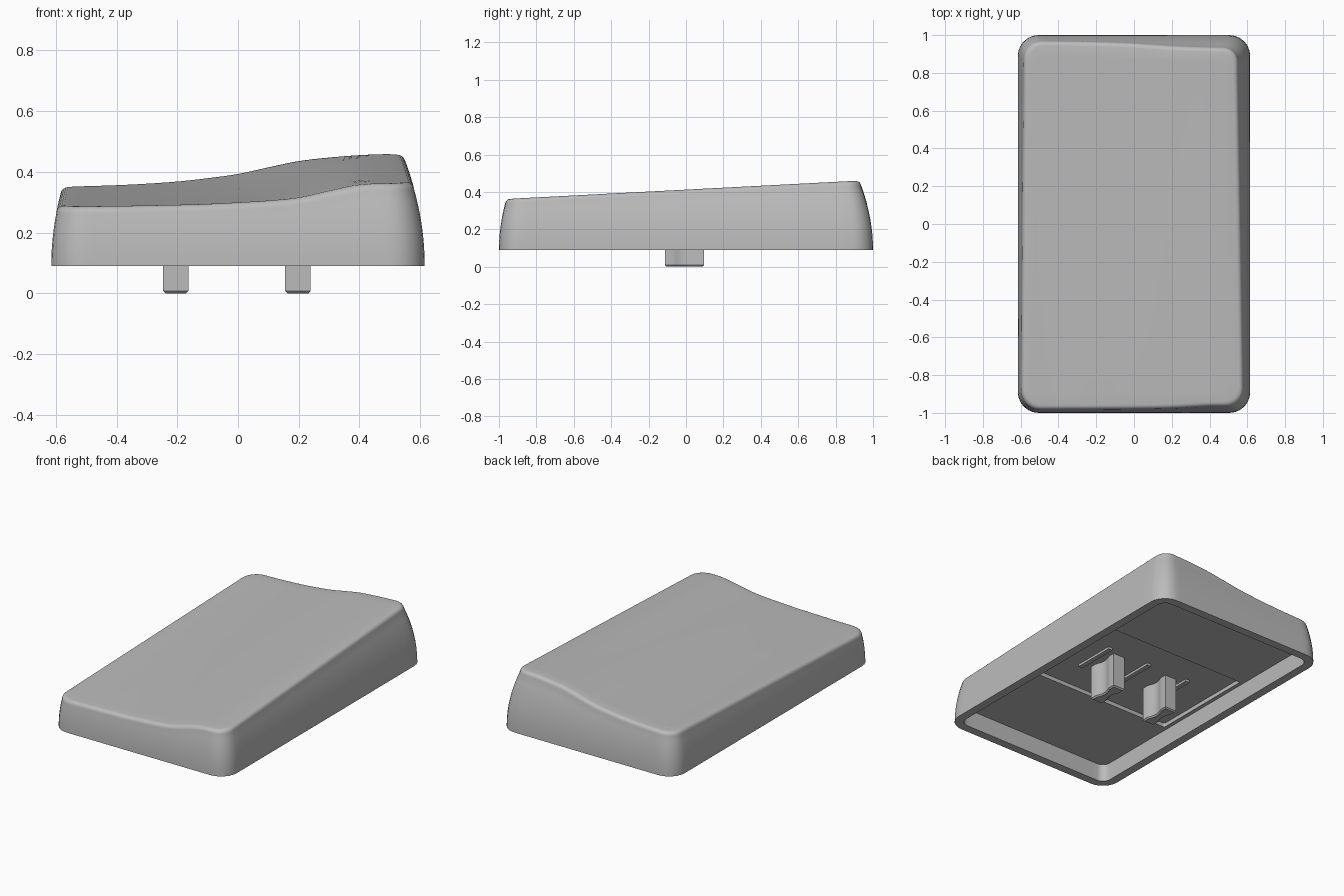
import bpy, bmesh, math

cube = bpy.data.objects.get("Cube")
if cube:
    bpy.data.objects.remove(cube, do_unlink=True)

# One plain grey plastic
grey = bpy.data.materials.new("grey plastic")
grey.use_nodes = True
colour = (0.5, 0.5, 0.5, 1)
grey.diffuse_color = colour
grey.node_tree.nodes["Principled BSDF"].inputs["Base Color"].default_value = colour

HALF_X, HALF_Y, BASE = 0.615, 1.0, 0.09
FILLET = 0.025
SIDE, CORNER = 30, 6

# Height of the top along x, at the front and back edges, in even steps
FRONT = [.287, .287, .288, .290, .292, .295, .300, .306, .316, .338, .358, .362, .363]
BACK = [.351, .352, .355, .360, .367, .378, .392, .414, .435, .447, .455, .459, .460]


def spline(values, x):
    u = min(max((x + 0.6) * 10, 0), len(values) - 1.001)
    i = int(u)
    t = u - i
    a, b, c, d = (values[min(max(i + k, 0), len(values) - 1)] for k in (-1, 0, 1, 2))
    return b + t / 2 * (c - a + t * (2*a - 5*b + 4*c - d + t * (3*(b - c) + d - a)))


def top(x, y):
    t = (y + 0.95) / 1.86
    return spline(FRONT, x) * (1 - t) + spline(BACK, x) * t


def outline(a, b, r):
    """Rounded rectangle with a fixed point count."""
    arcs = []
    for q, (sx, sy) in enumerate([(1, 1), (-1, 1), (-1, -1), (1, -1)]):
        arcs.append([(sx * (a - r) + r * math.cos(w), sy * (b - r) + r * math.sin(w))
                     for w in (math.pi / 2 * (q + k / CORNER) for k in range(CORNER + 1))])
    pts = []
    for q, arc in enumerate(arcs):
        end, start = arc[-1], arcs[(q + 1) % 4][0]
        pts += arc
        pts += [tuple(e + (s - e) * k / SIDE for e, s in zip(end, start))
                for k in range(1, SIDE)]
    return pts


COUNT = len(outline(1, 1, 0.1))


def inset_point(i, d):
    return outline(HALF_X - d, HALF_Y - d, 0.11 - 0.5 * d)[i]


def bulge(h):
    return 0.55 * h * h


def flat_ring(a, b, r, z):
    return [(x, y, z) for x, y in outline(a, b, r)]


def column(i):
    """Wall, edge fillet and top surface above one outline point."""
    d = 0.08
    for _ in range(3):
        x, y = inset_point(i, d)
        wall = top(x, y) - BASE - FILLET
        d = bulge(wall) + FILLET
    pts = []
    for k in range(9):
        h = wall * k / 8
        pts.append((*inset_point(i, bulge(h)), BASE + h))
    for k in range(1, 6):
        w = math.pi / 2 * k / 5
        pts.append((*inset_point(i, bulge(wall) + FILLET * (1 - math.cos(w))),
                    BASE + wall + FILLET * math.sin(w)))
    x, y, _ = pts[-1]
    for k in range(1, 16):
        s = 1 - k / 16
        pts.append((x * s, y * s, top(x * s, y * s)))
    return pts


def finish(name, bm):
    bmesh.ops.recalc_face_normals(bm, faces=bm.faces)
    mesh = bpy.data.meshes.new(name)
    bm.to_mesh(mesh)
    bm.free()
    mesh.materials.append(grey)
    obj = bpy.data.objects.new(name, mesh)
    bpy.context.collection.objects.link(obj)
    bpy.ops.object.select_all(action="DESELECT")
    obj.select_set(True)
    bpy.context.view_layer.objects.active = obj
    bpy.ops.object.shade_smooth_by_angle(angle=math.radians(35))
    return obj


def loft(name, rings):
    bm = bmesh.new()
    loops = [[bm.verts.new(p) for p in ring] for ring in rings]
    for lo, hi in zip(loops, loops[1:]):
        n = len(lo)
        for i in range(n):
            j = (i + 1) % n
            bm.faces.new((lo[i], lo[j], hi[j], hi[i]))
    bm.faces.new(loops[0])
    bm.faces.new(loops[-1])
    return finish(name, bm)


# Cap shell: pocket in the ceiling, hollow, rim, then walls and sculpted top
under = [flat_ring(0.53, 0.35, 0.01, 0.225), flat_ring(0.53, 0.35, 0.01, 0.2),
         flat_ring(0.555, 0.94, 0.05, 0.2), flat_ring(0.56, 0.945, 0.055, BASE)]
outer = list(zip(*[column(i) for i in range(COUNT)]))
loft("cap_shell", under + outer)


# Stems: upright blades with hollowed sides and a softened foot
def stem_section(cx, z, shrink):
    half_w, half_l = 0.042 - shrink, 0.105 - shrink
    side = [(half_w, -half_l)]
    for k in range(9):
        y = 0.06 * (k / 4 - 1)
        side.append((half_w - 0.016 * math.cos(y / 0.06 * math.pi / 2), y))
    side.append((half_w, half_l))
    return [(cx + s * x, s * y - 0.008, z) for s in (1, -1) for x, y in side]


for name, cx in (("left_stem", 0.197), ("right_stem", -0.205)):
    loft(name, [stem_section(cx, 0, 0.008), stem_section(cx, 0.008, 0),
                stem_section(cx, 0.235, 0)])

# Low ribs on the pocket ceiling beside the stems
for name, cx in (("left_rib", 0.3), ("middle_rib", 0), ("right_rib", -0.3)):
    bm = bmesh.new()
    bmesh.ops.create_cube(bm, size=1)
    for v in bm.verts:
        v.co = (cx + v.co.x * 0.03, v.co.y * 0.28, 0.22 + v.co.z * 0.02)
    finish(name, bm)
